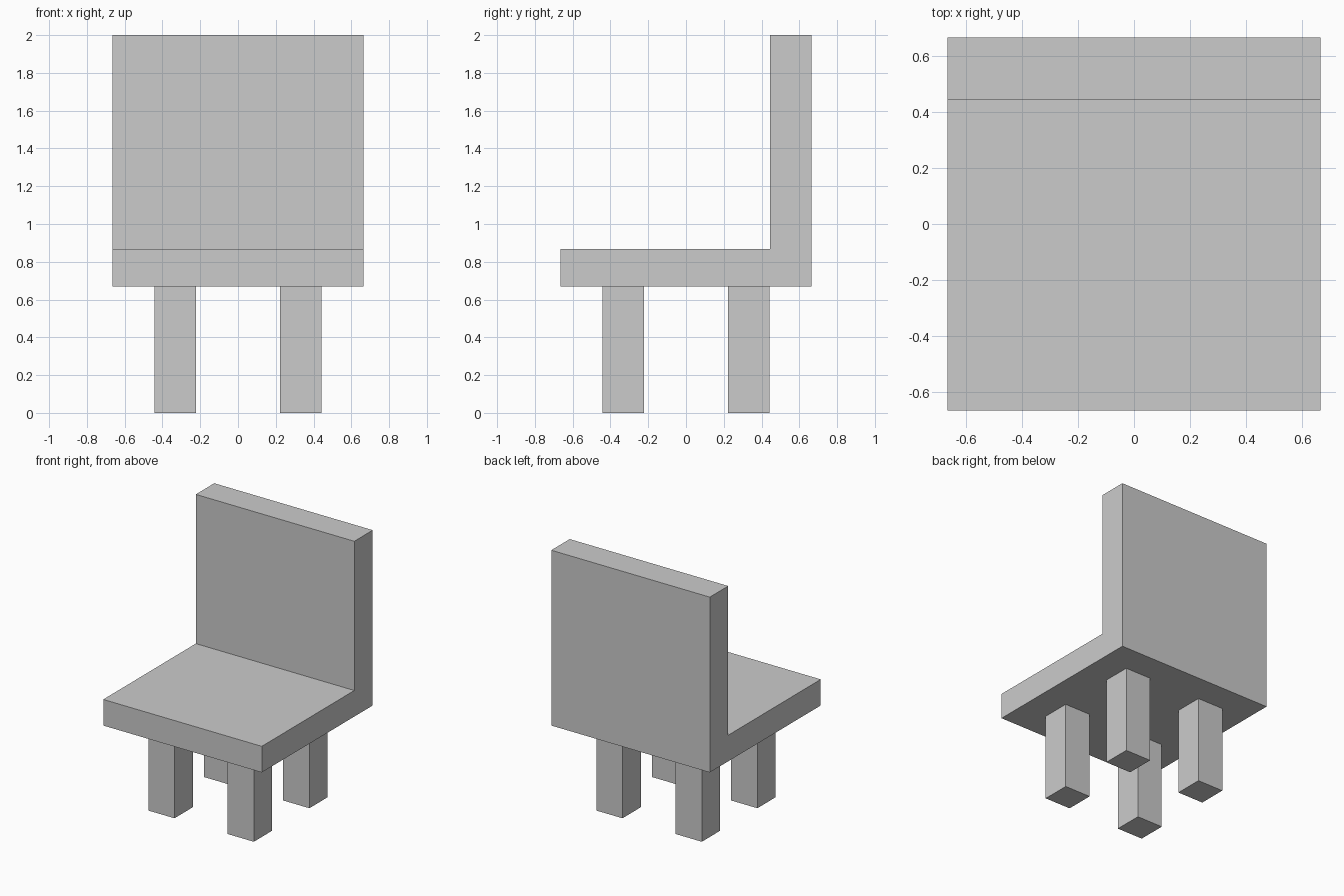
import bpy, bmesh

if "Cube" in bpy.data.objects:
    bpy.data.objects.remove(bpy.data.objects["Cube"])

HALF = 0.665        # half width and depth of the seat
SEAT_LOW, SEAT_TOP, BACK_TOP = 0.67, 0.868, 2.0
BACK_FRONT = 0.444  # front face of the backrest


def extrude_profile(name, points, direction):
    """Fill a flat outline and extrude it into a closed solid."""
    bm = bmesh.new()
    face = bm.faces.new([bm.verts.new(p) for p in points])
    result = bmesh.ops.extrude_face_region(bm, geom=[face], use_keep_orig=True)
    verts = [g for g in result["geom"] if isinstance(g, bmesh.types.BMVert)]
    bmesh.ops.translate(bm, verts=verts, vec=direction)
    bmesh.ops.recalc_face_normals(bm, faces=bm.faces)
    mesh = bpy.data.meshes.new(name)
    bm.to_mesh(mesh)
    bm.free()
    obj = bpy.data.objects.new(name, mesh)
    bpy.context.collection.objects.link(obj)
    return obj


# Seat and backrest: one L-shaped side profile
side = [(-HALF, SEAT_LOW), (HALF, SEAT_LOW), (HALF, BACK_TOP),
        (BACK_FRONT, BACK_TOP), (BACK_FRONT, SEAT_TOP), (-HALF, SEAT_TOP)]
extrude_profile("seat_and_backrest", [(-HALF, y, z) for y, z in side],
                (2 * HALF, 0, 0))

# Four square legs
INNER, OUTER = 0.223, 0.443
for y_name, sy in (("front", -1), ("back", 1)):
    for x_name, sx in (("left", -1), ("right", 1)):
        foot = [(sx * x, sy * y, 0) for x, y in
                ((INNER, INNER), (OUTER, INNER), (OUTER, OUTER), (INNER, OUTER))]
        extrude_profile(f"{y_name}_{x_name}_leg", foot, (0, 0, SEAT_LOW))
